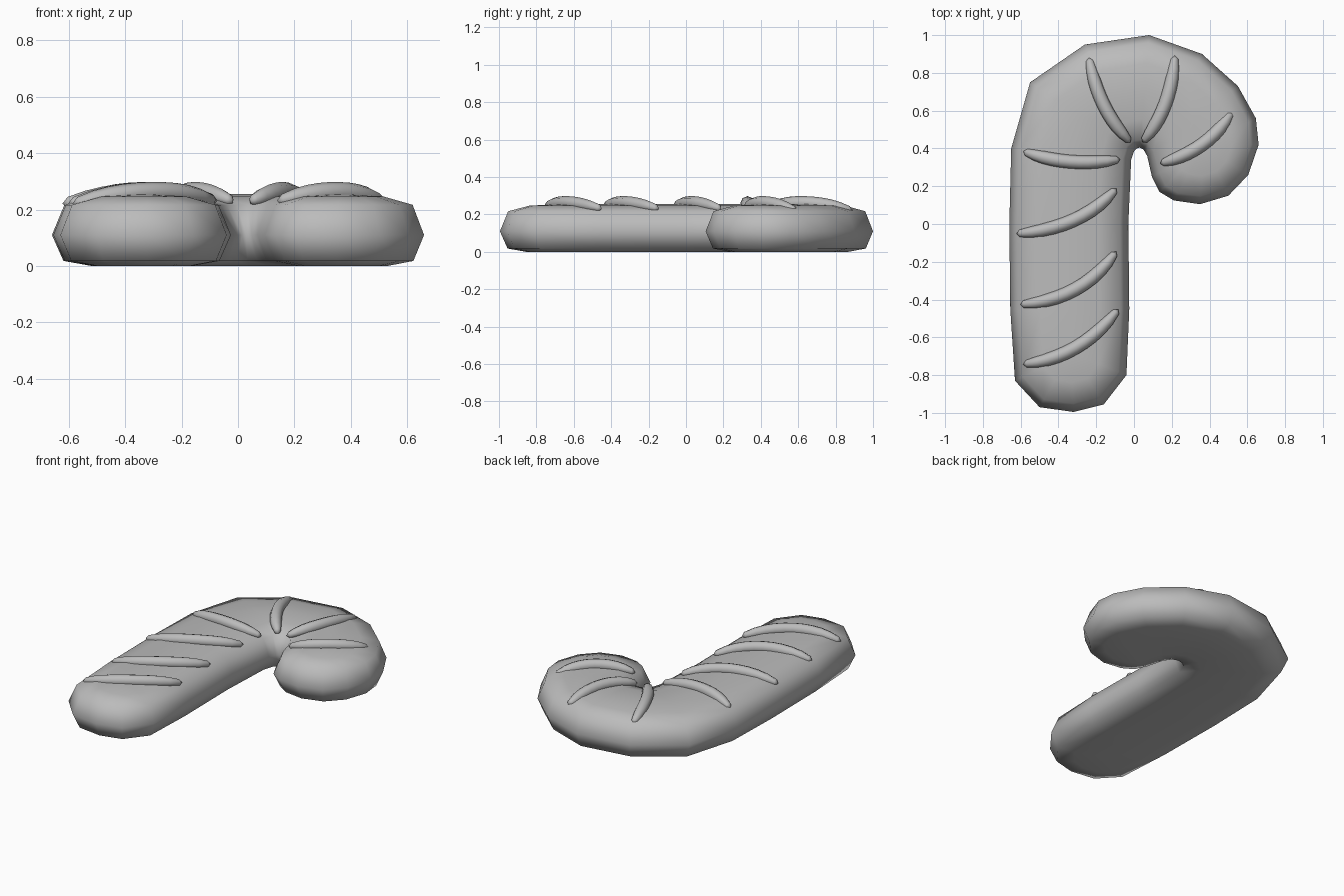
import bpy, bmesh, math
from mathutils import Vector

cube = bpy.data.objects.get("Cube")
if cube:
    bpy.data.objects.remove(cube, do_unlink=True)

grey = bpy.data.materials.new("plain grey")
grey.use_nodes = True
grey.diffuse_color = (0.5, 0.5, 0.5, 1)
grey.node_tree.nodes["Principled BSDF"].inputs["Base Color"].default_value = (0.5, 0.5, 0.5, 1)


def finish(name, bm, angle):
    bmesh.ops.remove_doubles(bm, verts=bm.verts, dist=0.0005)
    bmesh.ops.recalc_face_normals(bm, faces=bm.faces)
    mesh = bpy.data.meshes.new(name)
    bm.to_mesh(mesh)
    bm.free()
    mesh.materials.append(grey)
    obj = bpy.data.objects.new(name, mesh)
    bpy.context.collection.objects.link(obj)
    bpy.ops.object.select_all(action='DESELECT')
    obj.select_set(True)
    bpy.context.view_layer.objects.active = obj
    bpy.ops.object.shade_smooth_by_angle(angle=math.radians(angle))


def bridge(bm, rings):
    """Join consecutive closed rings with quads."""
    for a, b in zip(rings, rings[1:]):
        for i in range(len(a)):
            j = (i + 1) % len(a)
            bm.faces.new((a[i], a[j], b[j], b[i]))


# Cane body: outer and inner edge points of each cross-section
sections = [((-.655, -.45), (-.025, -.45)), ((-.66, 0), (-.03, 0)),
            ((-.65, .4), (-.015, .34)), ((-.55, .75), (0, .385)),
            ((-.26, .95), (.015, .4)), ((.08, 1), (.03, .405)),
            ((.36, .9), (.05, .395)), ((.55, .73), (.07, .36)),
            ((.645, .56), (.095, .25))]
hook_end = [(.66, .42), (.605, .26), (.5, .15), (.35, .105), (.21, .125), (.135, .17)]
foot_end = [(-.04, -.8), (-.16, -.955), (-.32, -.995), (-.5, -.97), (-.63, -.83)]

# Every outline point runs inwards to a point on the spine
spine = [(Vector(o) + Vector(i)) / 2 for o, i in sections]
outline = [o for o, i in sections] + hook_end + [i for o, i in reversed(sections)] + foot_end
targets = (spine + [spine[-1]] * len(hook_end) + spine[::-1]
           + [Vector((-.333, -.68))] * len(foot_end))

# Puffed profile from the underside, round the rim, to the top
profile = [(1, 0), (.45, 0), (.13, .018), (0, .11), (.14, .217), (.5, .247), (1, .255)]
bm = bmesh.new()
bridge(bm, [[bm.verts.new((*Vector(p).lerp(t, f), z)) for p, t in zip(outline, targets)]
            for f, z in profile])
finish("cane_body", bm, 80)


# Raised icing stripes: tapered tubes, each given as outer end, middle, inner end
def stripe(name, start, middle, end, steps=10, sides=8):
    a, m, b = Vector((*start, .225)), Vector((*middle, .262)), Vector((*end, .235))
    control = 2 * m - (a + b) / 2
    bm = bmesh.new()
    rings = []
    for k in range(steps + 1):
        t = k / steps
        centre = a * (1 - t) ** 2 + control * 2 * t * (1 - t) + b * t * t
        along = (control - a) * (1 - t) + (b - control) * t
        side = Vector((-along.y, along.x, 0)).normalized()
        up = Vector((0, 0, 1))
        radius = .036 * (1 - abs(2 * t - 1) ** 4 * .45)
        rings.append([bm.verts.new(centre + radius * (
            side * math.cos(math.tau * s / sides) + up * math.sin(math.tau * s / sides)))
            for s in range(sides)])
    bridge(bm, rings)
    # Blunt rounded tips
    for ring, inner, tip in ((rings[0], rings[1], a), (rings[-1], rings[-2], b)):
        out = (tip - sum((v.co for v in inner), Vector()) / sides).normalized()
        point = bm.verts.new(tip + out * .018)
        for i in range(sides):
            bm.faces.new((ring[i], ring[(i + 1) % sides], point))
    finish(name, bm, 80)


stripes = [((-.57, -.74), (-.31, -.655), (-.095, -.465)),
           ((-.585, -.425), (-.31, -.345), (-.105, -.16)),
           ((-.605, -.05), (-.32, .02), (-.105, .175)),
           ((-.57, .38), (-.34, .33), (-.09, .34)),
           ((-.235, .865), (-.16, .63), (-.03, .445)),
           ((.215, .875), (.165, .635), (.055, .445)),
           ((.51, .58), (.36, .42), (.155, .325))]
for n, path in enumerate(stripes, 1):
    stripe(f"icing_stripe_{n}", *path)
